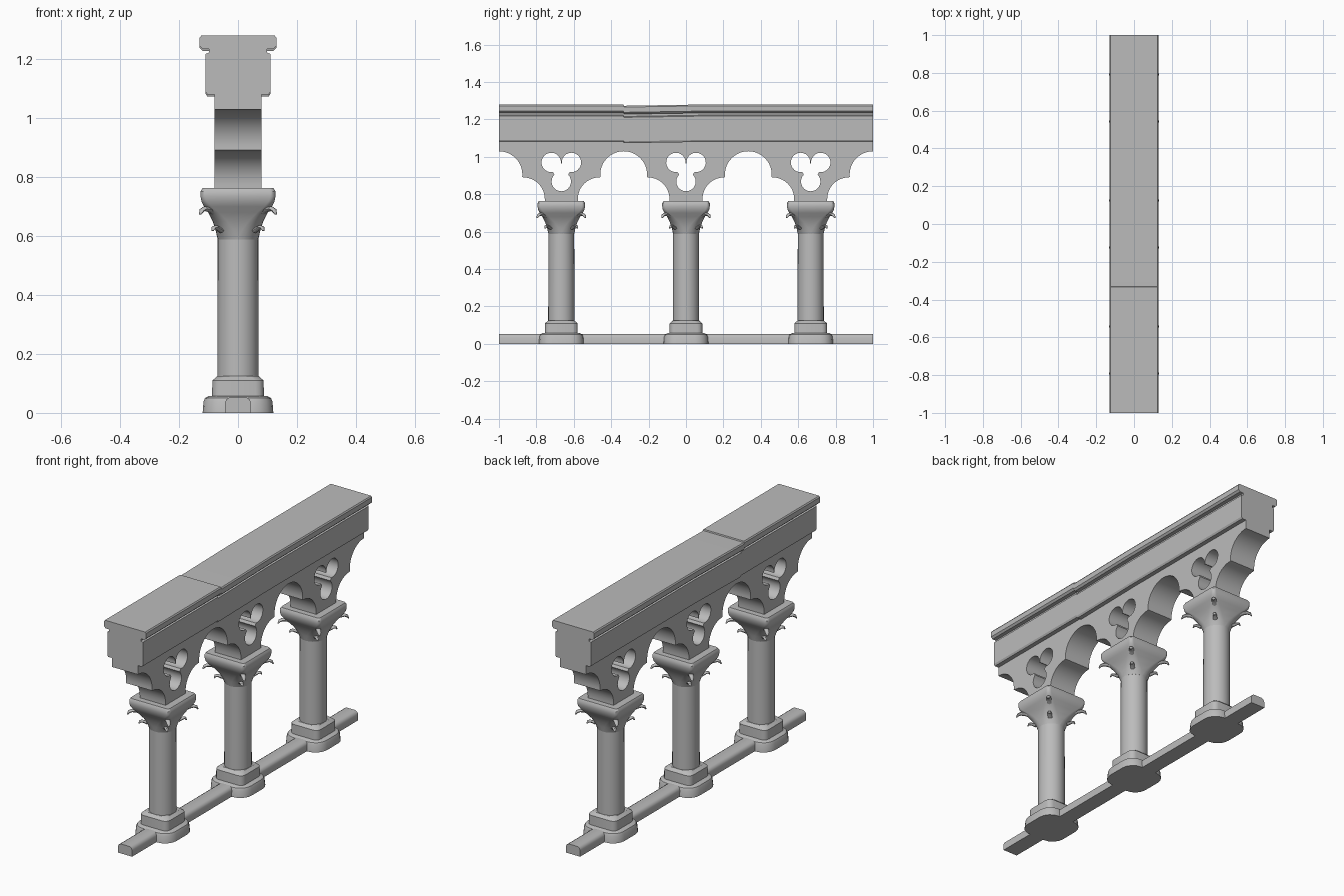
import bpy, bmesh, math
from mathutils import Vector

if "Cube" in bpy.data.objects:
    bpy.data.objects.remove(bpy.data.objects["Cube"])

stone = bpy.data.materials.new("grey_stone")
stone.diffuse_color = (0.5, 0.5, 0.5, 1)
stone.use_nodes = True
stone.node_tree.nodes["Principled BSDF"].inputs["Base Color"].default_value = stone.diffuse_color
COLUMNS = (-2 / 3, 0, 2 / 3)


def finish(name, bm, angle=35):
    bmesh.ops.remove_doubles(bm, verts=bm.verts, dist=1e-5)
    bmesh.ops.recalc_face_normals(bm, faces=bm.faces)
    me = bpy.data.meshes.new(name)
    bm.to_mesh(me)
    bm.free()
    me.materials.append(stone)
    ob = bpy.data.objects.new(name, me)
    bpy.context.collection.objects.link(ob)
    bpy.ops.object.select_all(action='DESELECT')
    ob.select_set(True)
    bpy.context.view_layer.objects.active = ob
    bpy.ops.object.shade_smooth_by_angle(angle=math.radians(angle))
    return ob


def loft(bm, rings):
    """Skin a list of equal-length closed rings and cap both ends."""
    vs = [[bm.verts.new(p) for p in r] for r in rings]
    n = len(vs[0])
    for a, b in zip(vs, vs[1:]):
        for i in range(n):
            j = (i + 1) % n
            bm.faces.new((a[i], a[j], b[j], b[i]))
    bm.faces.new(vs[0][::-1])
    bm.faces.new(vs[-1])


def arc(cx, cz, r, a0, a1, n):
    out = []
    for i in range(n + 1):
        a = math.radians(a0 + (a1 - a0) * i / n)
        out.append((cx + r * math.cos(a), cz + r * math.sin(a)))
    return out


def rounded_square(half, rad, z, cy, n):
    pts = []
    for k, (sx, sy) in enumerate(((1, 1), (-1, 1), (-1, -1), (1, -1))):
        c = half - rad
        pts += [(x, y + cy, z) for x, y in arc(sx * c, sy * c, rad, 90 * k, 90 * k + 90, n)]
    return pts


def stack(name, sections, cy, n, angle=35):
    bm = bmesh.new()
    loft(bm, [rounded_square(h, r, z, cy, n) for z, h, r in sections])
    return finish(name, bm, angle)


def add_hook(bm, cy, sx, sy, path, radii):
    """Curled leaf tip growing out along a capital corner."""
    out = Vector((sx, sy, 0)).normalized()
    side = Vector((-out.y, out.x, 0))
    pts = [out * d + Vector((0, cy, z)) for d, z in path]
    rings = []
    for i, p in enumerate(pts):
        t = (pts[min(i + 1, len(pts) - 1)] - pts[max(i - 1, 0)]).normalized()
        up = t.cross(side)
        rings.append([p + radii[i] * (1.5 * math.cos(a) * side + math.sin(a) * up)
                      for a in (math.tau * k / 8 for k in range(8))])
    loft(bm, rings)


# Coping beam: moulded profile, with a slightly sagging middle stone
half = [(.104, 1.08), (.11, 1.09), (.11, 1.218), (.098, 1.223), (.098, 1.235),
        (.12, 1.235), (.13, 1.245), (.13, 1.273), (.125, 1.28)]
profile = half + [(-x, z) for x, z in reversed(half)]
bm = bmesh.new()
loft(bm, [[(x, y, z + dz) for x, z in profile]
          for y, dz in ((-1, 0), (-.334, 0), (-.332, -.007), (.1, 0), (1, 0))])
finish("coping_beam", bm, 20)

# Arcade panel: cusped arches below, a trefoil pierced over each column
half_arch = arc(0, .905, .125, 90, -6, 14) + arc(.13, .775, .115, 90, 0, 10) + [(.245, .762)]
outline = [(-1, 1.085)]
for cy in COLUMNS:
    left = [(o - 1 / 3, z) for o, z in half_arch]
    both = left + [(-o, z) for o, z in reversed(left)]
    outline += [(cy + o, z) for o, z in (both if cy == COLUMNS[-1] else both[:-1])]
outline.append((1, 1.085))
lobe = arc(.054, .97, .052, 187, -100, 18)
trefoil = lobe + arc(0, .868, .052, 45, -225, 18) + [(-o, z) for o, z in reversed(lobe)]

cu = bpy.data.curves.new("panel_curve", 'CURVE')
cu.dimensions = '2D'
cu.fill_mode = 'BOTH'
cu.extrude = .08
for pts in [outline] + [[(c + o, z) for o, z in trefoil] for c in COLUMNS]:
    sp = cu.splines.new('POLY')
    sp.points.add(len(pts) - 1)
    for p, (a, b) in zip(sp.points, pts):
        p.co = (a, b, 0, 1)
    sp.use_cyclic_u = True
tmp = bpy.data.objects.new("panel_curve", cu)
bpy.context.collection.objects.link(tmp)
bpy.context.view_layer.update()
flat = bpy.data.meshes.new_from_object(tmp.evaluated_get(bpy.context.evaluated_depsgraph_get()))
bm = bmesh.new()
bm.from_mesh(flat)
for v in bm.verts:
    v.co = (v.co.z, v.co.x, v.co.y)
bpy.data.objects.remove(tmp)
bpy.data.curves.remove(cu)
bpy.data.meshes.remove(flat)
finish("arcade_panel", bm)

# Ground rail with chamfered top edges
rail = [(.044, 0), (.044, .035), (.039, .046), (.028, .053)]
rail += [(-x, z) for x, z in reversed(rail)]
bm = bmesh.new()
loft(bm, [[(x, y, z) for x, z in rail] for y in (-1, 1)])
finish("ground_rail", bm)

for i, cy in enumerate(COLUMNS, 1):
    # Two-step base
    stack(f"lower_plinth_{i}", [(0, .12, .07), (.038, .117, .07), (.05, .112, .066),
                                (.057, .1, .055)], cy, 4)
    stack(f"upper_plinth_{i}", [(.05, .088, .028), (.11, .087, .028), (.125, .07, .03)], cy, 3)
    # Round shaft
    stack(f"column_shaft_{i}", [(.11, .07, .07), (.6, .069, .069)], cy, 8)
    # Bell capital: round at the neck, square at the top
    stack(f"capital_{i}", [(.588, .069, .068), (.62, .076, .062), (.65, .086, .05),
                           (.68, .101, .036), (.7, .115, .026), (.718, .124, .02),
                           (.735, .127, .018), (.752, .127, .018), (.764, .12, .016)], cy, 6)
    # Curled leaf tips on the four corners, large above small
    bm = bmesh.new()
    for sx in (1, -1):
        for sy in (1, -1):
            add_hook(bm, cy, sx, sy, [(.1, .672), (.135, .69), (.16, .693), (.174, .687), (.182, .674)],
                     [.01, .009, .008, .007, .003])
            add_hook(bm, cy, sx, sy, [(.08, .618), (.105, .63), (.117, .629), (.122, .618)],
                     [.008, .007, .006, .003])
    finish(f"leaf_tips_{i}", bm, 50)
